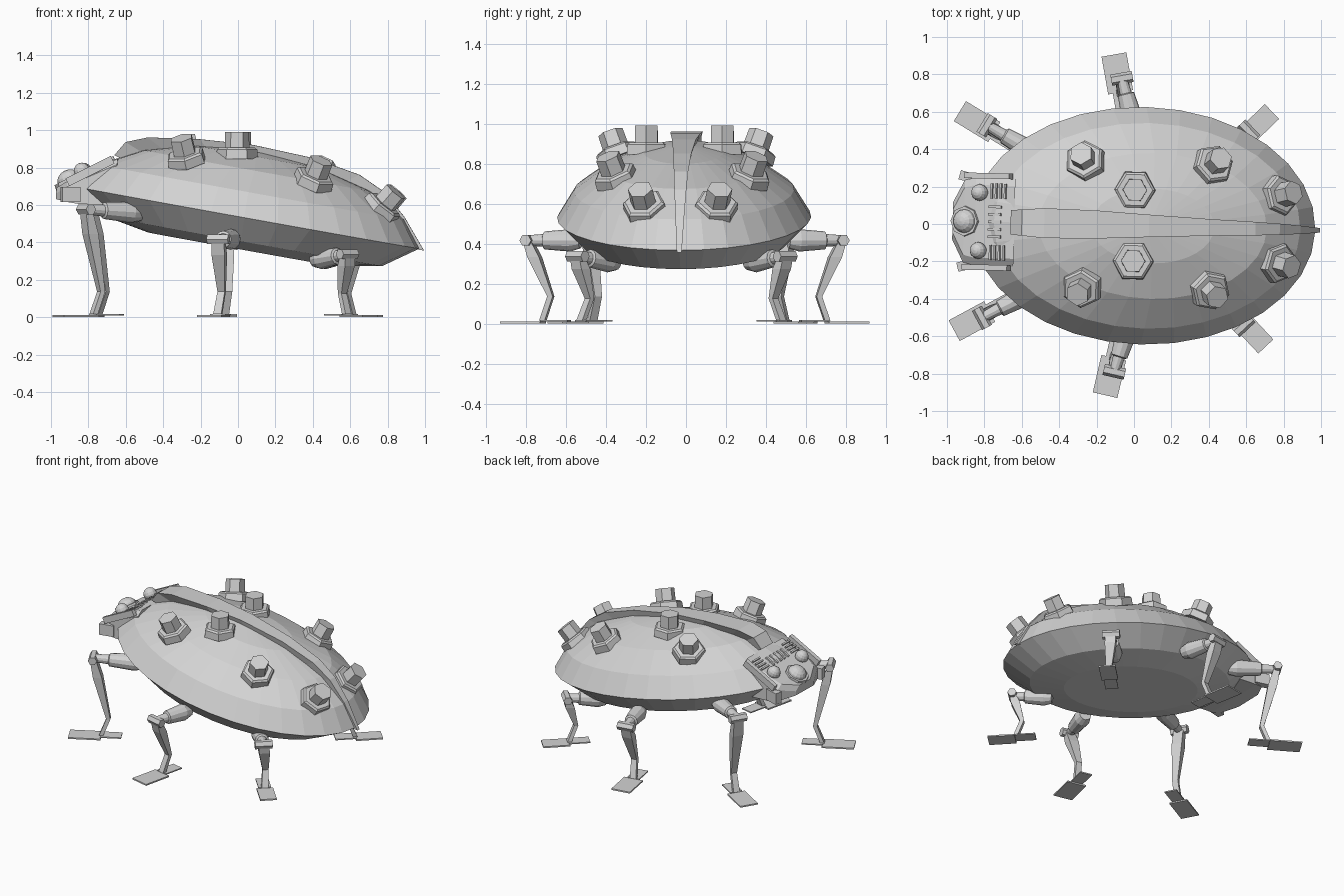
import bpy, math
from mathutils import Vector, Matrix, Euler

if "Cube" in bpy.data.objects:
    bpy.data.objects.remove(bpy.data.objects["Cube"])

grey = bpy.data.materials.new("light_grey")
grey.diffuse_color = (0.65, 0.65, 0.65, 1)
grey.use_nodes = True
grey.node_tree.nodes["Principled BSDF"].inputs["Base Color"].default_value = grey.diffuse_color
parts = []


def add(name, verts, faces):
    me = bpy.data.meshes.new(name)
    me.from_pydata([tuple(v) for v in verts], [], faces)
    me.materials.append(grey)
    ob = bpy.data.objects.new(name, me)
    bpy.context.collection.objects.link(ob)
    parts.append(ob)
    return ob


def fix_normals():
    import bmesh
    for ob in parts:
        bm = bmesh.new()
        bm.from_mesh(ob.data)
        bmesh.ops.recalc_face_normals(bm, faces=bm.faces)
        bm.to_mesh(ob.data)
        bm.free()


def loft(name, rings):
    """Skin a list of equal point loops and cap both ends."""
    n = len(rings[0])
    faces = [(k * n + i, k * n + (i + 1) % n, (k + 1) * n + (i + 1) % n, (k + 1) * n + i)
             for k in range(len(rings) - 1) for i in range(n)]
    faces.append(tuple(range(n))[::-1])
    faces.append(tuple(range((len(rings) - 1) * n, len(rings) * n)))
    return add(name, [p for r in rings for p in r], faces)


def tube(name, stations, axis, n, phase=0.0):
    """Loops of n sides, square to axis, at (point, radius) stations."""
    rot = Vector(axis).to_track_quat('Z', 'Y').to_matrix()
    ring = [Vector((math.cos(a), math.sin(a), 0)) for a in
            (phase + 2 * math.pi * i / n for i in range(n))]
    return loft(name, [[Vector(p) + rot @ (c * r) for c in ring] for p, r in stations])


def box(name, centre, size, rot=(0, 0, 0)):
    m = Euler(rot).to_matrix()
    c = [Vector(centre) + m @ Vector((x * size[0] / 2, y * size[1] / 2, z * size[2] / 2))
         for z in (-1, 1) for x, y in ((-1, -1), (1, -1), (1, 1), (-1, 1))]
    return loft(name, [c[:4], c[4:]])


def ball(name, centre, r, squash=1.0):
    """Low sphere made of stacked loops, leaning with the head slope."""
    axis = Vector((-0.45, 0, 0.9)).normalized()
    st = []
    for i in range(9):
        a = -math.pi / 2 + math.pi * i / 8
        st.append((Vector(centre) + axis * r * squash * math.sin(a), max(r * math.cos(a), 0.002)))
    return tube(name, st, axis, 14)


# Tilted shell: centre x, half length, half width, height above the tilted rim
def shell_ring(cx, a, b, h, n=32):
    pts = []
    for i in range(n):
        t = 2 * math.pi * i / n
        x = cx + a * math.cos(t)
        pts.append((x, b * math.sin(t), 0.545 - 0.18 * x + h))
    return pts


loft("shell", [shell_ring(*r) for r in (
    (0.02, 0.50, 0.33, -0.175), (0.03, 0.74, 0.51, -0.13), (0.05, 0.92, 0.635, 0.0),
    (0.07, 0.82, 0.55, 0.14), (0.10, 0.61, 0.39, 0.26), (0.10, 0.33, 0.20, 0.335),
    (0.08, 0.03, 0.02, 0.365))])

# Raised spine along the shell
spine = []
for x, z, w in ((-0.66, 0.87, 0.065), (-0.60, 0.94, 0.07), (-0.48, 0.965, 0.08),
                (-0.20, 0.955, 0.075), (0.08, 0.925, 0.06), (0.40, 0.855, 0.045),
                (0.65, 0.765, 0.036), (0.78, 0.675, 0.03), (0.89, 0.54, 0.022),
                (0.995, 0.36, 0.012)):
    inward = (Vector((0.1, 0, 0.5)) - Vector((x, 0, z))).normalized() * 0.11
    bx, bz = x + inward.x, z + inward.z
    spine.append([(x, -w, z), (x, w, z), (bx, w * 0.5, bz), (bx, -w * 0.5, bz)])
loft("spine", spine)


# Head wedge
def head_top(x):
    return 0.71 + 0.5 * (x + 0.95)


loft("head", [[(x, -w, lo), (x, -w, hi - 0.03), (x, -w + 0.04, hi), (x, w - 0.04, hi),
               (x, w, hi - 0.03), (x, w, lo)]
              for x, w, lo, hi in ((-0.97, 0.10, 0.635, 0.695), (-0.91, 0.22, 0.62, 0.73),
                                   (-0.85, 0.235, 0.61, 0.76), (-0.64, 0.235, 0.60, 0.85))])
slope = -math.atan(0.5)
ball("nose_dome", (-0.905, 0, 0.74), 0.065, 0.8)
tube("nose_collar", [((-0.895, 0, 0.715), 0.085), ((-0.91, 0, 0.745), 0.08)], (-0.45, 0, 0.9), 8)
for s in (1, -1):
    ball("eye", (-0.83, s * 0.155, 0.785), 0.045)
    box("head_rail", (-0.785, s * 0.245, 0.785), (0.27, 0.03, 0.045), (0, slope, 0))
    box("cheek_plate", (-0.89, s * 0.235, 0.66), (0.10, 0.05, 0.08), (0, 0, -s * 0.25))
    for i in range(4):
        x = -0.765 + i * 0.024
        box("vent_slat", (x, s * 0.165, head_top(x) + 0.004), (0.011, 0.08, 0.012), (0, slope, 0))
for i in range(5):
    y = -0.08 + i * 0.04
    box("centre_slat", (-0.745, y, head_top(-0.745) + 0.004), (0.075, 0.014, 0.012), (0, slope, 0))

# Hexagonal bolts on washers: washer centre and outward direction
for c, d in (((0.0, 0.19, 0.88), (0, 0, 1)), ((-0.27, 0.34, 0.855), (-0.2, 0.32, 0.9)),
             ((0.415, 0.335, 0.74), (0.35, 0.32, 0.87)), ((0.775, 0.18, 0.59), (0.62, 0.16, 0.72))):
    for s in (1, -1):
        p = Vector((c[0], c[1] * s, c[2]))
        n = Vector((d[0], d[1] * s, d[2])).normalized()
        tube("washer", [(p - n * 0.03, 0.112), (p + n * 0.02, 0.108), (p + n * 0.03, 0.095)], n, 6)
        tube("bolt_head", [(p + n * 0.02, 0.066), (p + n * 0.115, 0.064)], n, 6)

# Legs: hip, joint, lower knee, ankle, foot direction, foot length and width
legs = {
    "front": ((-0.50, 0.35, 0.56), (-0.80, 0.515, 0.58), (-0.72, 0.455, 0.14),
              (-0.76, 0.48, 0.02), (-0.87, 0.50), 0.215, 0.125),
    "middle": ((-0.01, 0.52, 0.42), (-0.085, 0.785, 0.42), (-0.07, 0.67, 0.14),
               (-0.09, 0.71, 0.02), (-0.20, 0.98), 0.205, 0.135),
    "rear": ((0.42, 0.33, 0.31), (0.60, 0.52, 0.34), (0.57, 0.46, 0.13),
             (0.595, 0.50, 0.02), (0.70, 0.71), 0.18, 0.11),
}
for leg, (hip, joint, knee, ankle, out, flen, fwid) in legs.items():
    for s in (1, -1):
        hip_p, j, k, a = (Vector((p[0], p[1] * s, p[2])) for p in (hip, joint, knee, ankle))
        d = Vector((out[0], out[1] * s, 0)).normalized()
        side = Vector((-d.y, d.x, 0))
        ang = math.atan2(d.y, d.x)
        # thigh: fat cone, then a narrower sleeve
        tube(leg + "_thigh", [(hip_p, 0.04), (hip_p.lerp(j, 0.2), 0.056),
                              (hip_p.lerp(j, 0.68), 0.045), (hip_p.lerp(j, 0.70), 0.032),
                              (j, 0.026)], j - hip_p, 12)
        # hinge block across the leg
        tube(leg + "_hinge", [(j - side * 0.058, 0.03), (j + side * 0.058, 0.03)], side, 6)

        # shin: flat blade, wider near the top
        def section(p, wide, deep):
            return [p + side * wide + d * deep, p - side * wide + d * deep,
                    p - side * wide - d * deep, p + side * wide - d * deep]
        loft(leg + "_shin", [section(j, 0.034, 0.02), section(j.lerp(k, 0.3), 0.036, 0.03),
                             section(k, 0.02, 0.014)])
        loft(leg + "_ankle", [section(k, 0.02, 0.014), section(a, 0.022, 0.014)])
        # foot: long outer plate and small inner plate
        o = a + d * flen * 0.5
        i = a - d * 0.065
        box(leg + "_outer_foot", (o.x, o.y, 0.010), (flen, fwid, 0.010), (0, 0, ang))
        box(leg + "_inner_foot", (i.x, i.y, 0.018), (0.14, 0.085, 0.008), (0, 0, ang))

fix_normals()
# Slight turn and shift of the whole machine
turn = Matrix.Translation((0, -0.008, -0.004)) @ Matrix.Rotation(-0.026, 4, 'Z')
for ob in parts:
    ob.data.transform(turn)
